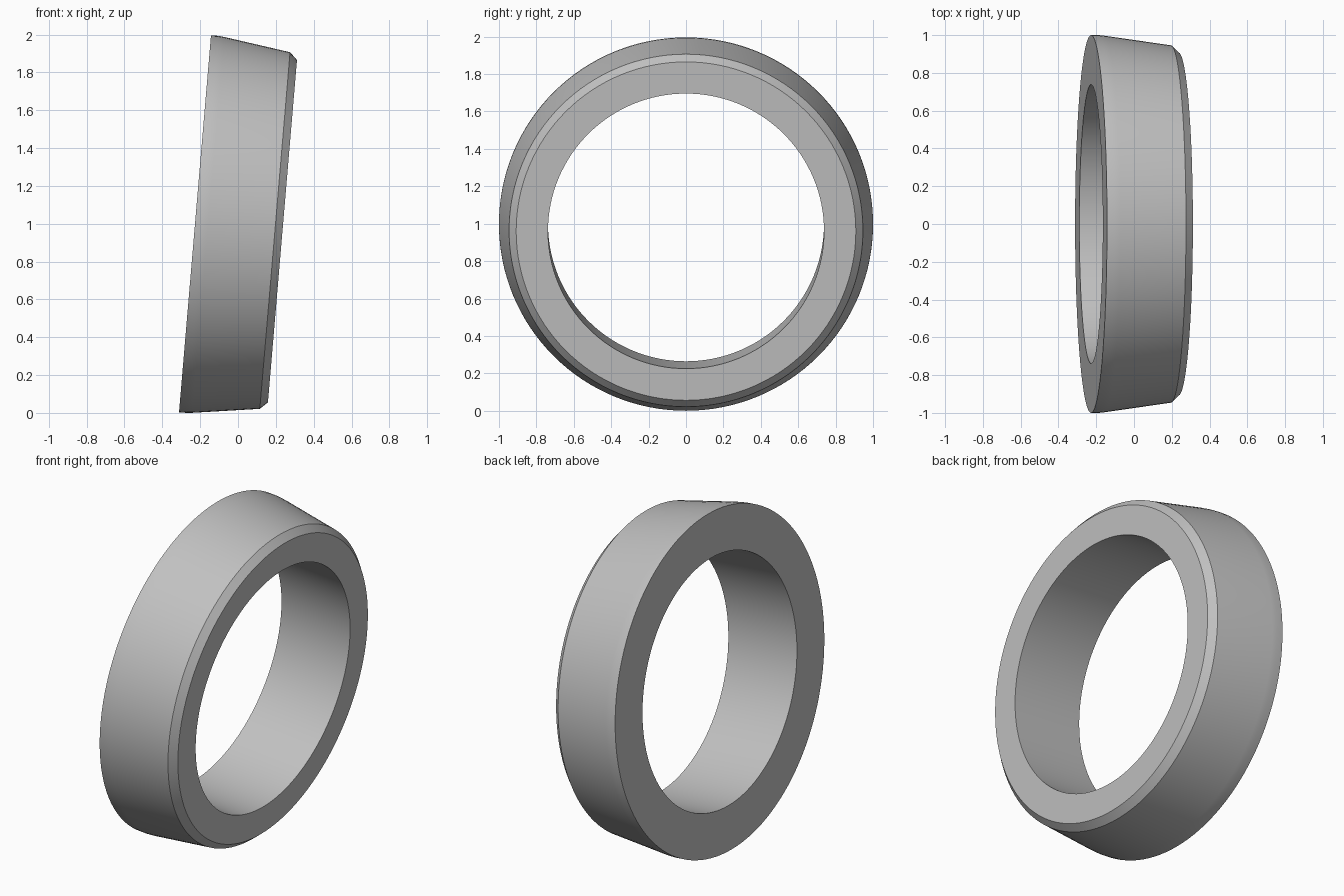
import bpy, bmesh
from math import cos, sin, tau, radians
from mathutils import Matrix, Vector

cube = bpy.data.objects.get("Cube")
if cube:
    bpy.data.objects.remove(cube, do_unlink=True)

SEGMENTS = 128
TILT = radians(4.85)

# Closed cross-section as (distance along axis, radius)
profile = [(0, 0.738), (0, 1.0), (0.04, 1.0), (0.07, 0.997),
           (0.424, 0.946), (0.464, 0.908), (0.464, 0.738)]

# Single flat colour
grey = bpy.data.materials.new("plain grey")
grey.use_nodes = True
colour = (0.53, 0.53, 0.53, 1)
grey.diffuse_color = colour
grey.node_tree.nodes["Principled BSDF"].inputs["Base Color"].default_value = colour

# Ring: sweep the cross-section around the x axis
bm = bmesh.new()
rings = []
for i in range(SEGMENTS):
    a = tau * i / SEGMENTS
    rings.append([bm.verts.new((x, r * cos(a), r * sin(a))) for x, r in profile])
for i, ring in enumerate(rings):
    after = rings[(i + 1) % SEGMENTS]
    for j in range(len(profile)):
        k = (j + 1) % len(profile)
        bm.faces.new((ring[j], ring[k], after[k], after[j]))
bmesh.ops.recalc_face_normals(bm, faces=bm.faces)

# Lean the ring, then centre it and rest it on the ground
bm.transform(Matrix.Rotation(TILT, 4, 'Y'))
xs = [v.co.x for v in bm.verts]
lowest = min(v.co.z for v in bm.verts)
bm.transform(Matrix.Translation(Vector((-(min(xs) + max(xs)) / 2, 0, -lowest))))

mesh = bpy.data.meshes.new("tapered_ring")
bm.to_mesh(mesh)
bm.free()
mesh.materials.append(grey)
ring_object = bpy.data.objects.new("tapered_ring", mesh)
bpy.context.collection.objects.link(ring_object)

# Smooth round surfaces, crisp rims
bpy.ops.object.select_all(action='DESELECT')
ring_object.select_set(True)
bpy.context.view_layer.objects.active = ring_object
bpy.ops.object.shade_smooth_by_angle(angle=radians(25))
